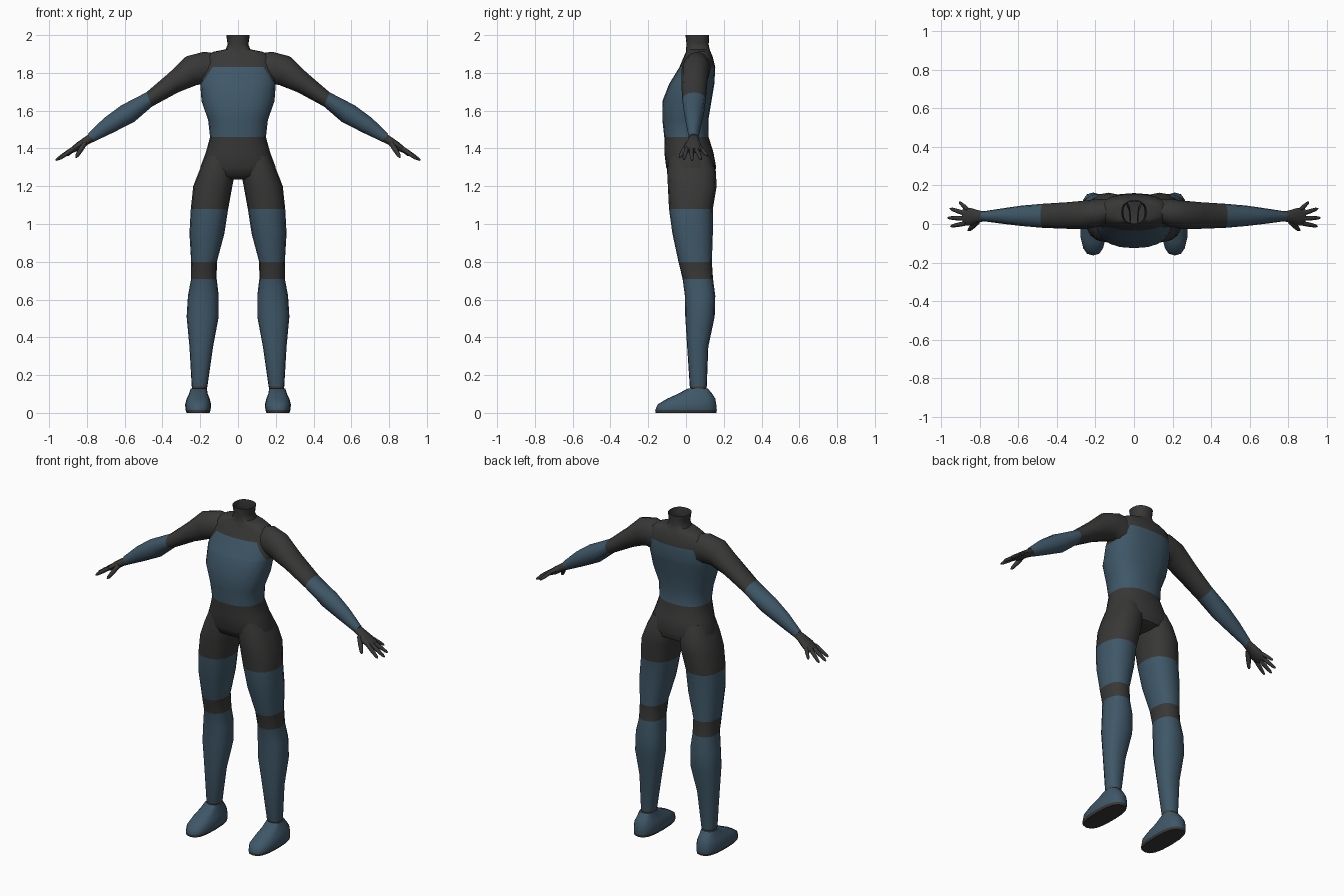
import bpy, bmesh, math
from mathutils import Vector

if "Cube" in bpy.data.objects:
    bpy.data.objects.remove(bpy.data.objects["Cube"])


def material(name, rgb):
    m = bpy.data.materials.new(name)
    m.diffuse_color = (*rgb, 1)
    m.use_nodes = True
    m.node_tree.nodes["Principled BSDF"].inputs["Base Color"].default_value = m.diffuse_color
    return m


MATS = [material("charcoal", (0.040, 0.039, 0.038)),
        material("slate_blue", (0.050, 0.096, 0.138)),
        material("brown_trim", (0.062, 0.045, 0.036))]
CHARCOAL, BLUE, BROWN = 0, 1, 2


def flat_ring(z, x0, x1, y0, y1, n=16, p=0.85):
    """Horizontal rounded ring filling the given box."""
    pts = []
    for i in range(n):
        a = 2 * math.pi * i / n
        c, s = math.cos(a), math.sin(a)
        pts.append(Vector(((x0 + x1) / 2 + (x1 - x0) / 2 * math.copysign(abs(c) ** p, c),
                           (y0 + y1) / 2 + (y1 - y0) / 2 * math.copysign(abs(s) ** p, s), z)))
    return pts


def limb_ring(xt, zt, xb, zb, y0, y1, n=12):
    """Ring from a top point to a bottom point, y0 to y1 wide."""
    mid = Vector(((xt + xb) / 2, (y0 + y1) / 2, (zt + zb) / 2))
    up = Vector(((xt - xb) / 2, 0, (zt - zb) / 2))
    side = Vector((0, (y1 - y0) / 2, 0))
    return [mid + up * math.cos(2 * math.pi * i / n) + side * math.sin(2 * math.pi * i / n)
            for i in range(n)]


def round_ring(center, axis, r, n=8):
    q = axis.to_track_quat('Z', 'Y')
    return [center + q @ Vector((r * math.cos(2 * math.pi * i / n),
                                 r * math.sin(2 * math.pi * i / n), 0)) for i in range(n)]


def loft(name, rings, rule, sx=1, cap_start=True, cuts=()):
    bm = bmesh.new()
    rows = [[bm.verts.new((p.x * sx, p.y, p.z)) for p in r] for r in rings]
    n = len(rows[0])
    for a, b in zip(rows, rows[1:]):
        for i in range(n):
            j = (i + 1) % n
            bm.faces.new((a[i], a[j], b[j], b[i]))
    if cap_start:
        bm.faces.new(rows[0])
    bm.faces.new(rows[-1])
    for co, no in cuts:
        bmesh.ops.bisect_plane(bm, geom=bm.verts[:] + bm.edges[:] + bm.faces[:],
                               plane_co=co, plane_no=no)
    bmesh.ops.recalc_face_normals(bm, faces=bm.faces)
    # an open shell is oriented by its last cap, which faces down
    bm.faces.ensure_lookup_table()
    if not cap_start:
        low = min(bm.faces, key=lambda f: f.calc_center_median().z)
        if low.normal.z > 0:
            bmesh.ops.reverse_faces(bm, faces=bm.faces)
    for f in bm.faces:
        f.material_index = rule(f.calc_center_median())
    me = bpy.data.meshes.new(name)
    bm.to_mesh(me)
    bm.free()
    for m in MATS:
        me.materials.append(m)
    ob = bpy.data.objects.new(name, me)
    bpy.context.collection.objects.link(ob)
    return ob


# Torso, neck and hips, with the blue panel cut at slanted shoulder lines
TORSO = [(2.0, .062, -.003, .123), (1.95, .055, .003, .12), (1.925, .065, 0, .125),
         (1.912, .13, 0, .13), (1.89, .17, -.01, .14), (1.83, .19, -.035, .155),
         (1.74, .2, -.09, .15), (1.65, .193, -.125, .135), (1.55, .158, -.125, .118),
         (1.46, .148, -.115, .12), (1.38, .17, -.115, .145), (1.3, .2, -.105, .16),
         (1.255, .195, -.085, .145), (1.235, .1, -.04, .1)]


def torso_rule(c):
    if c.z > 1.83 or c.z < 1.46:
        return CHARCOAL
    return CHARCOAL if c.z > 1.73 and abs(c.x) > .135 + (1.83 - c.z) * .65 else BLUE


loft("torso", [flat_ring(z, -w, w, y0, y1, 20) for z, w, y0, y1 in TORSO], torso_rule,
     cap_start=False,
     cuts=[((s * .135, 0, 1.83), (s, 0, .65)) for s in (1, -1)] + [((0, 0, 1.73), (0, 0, 1))])

# Legs down to the ankle trim
LEG = [(1.36, .02, .17, -.09, .13), (1.28, .015, .206, -.1, .158), (1.2, .03, .237, -.096, .162),
       (1.08, .052, .25, -.09, .142), (.95, .072, .257, -.072, .142), (.8, .112, .248, -.04, .137),
       (.71, .113, .248, -.018, .143), (.62, .102, .265, -.006, .155), (.51, .102, .272, -.004, .152),
       (.35, .132, .257, .006, .118), (.14, .162, .245, .02, .11), (.122, .167, .243, .025, .108)]


def leg_rule(c):
    if c.z > 1.08 or .71 < c.z < .8:
        return CHARCOAL
    return BROWN if c.z < .14 else BLUE


# Shoes with dark soles
SHOE = [(.13, .165, .25, .012, .115), (.1, .16, .26, -.045, .14), (.075, .15, .272, -.1, .155),
        (.045, .142, .28, -.15, .16), (.015, .145, .278, -.163, .163), (0, .15, .272, -.16, .16)]

# Arms from inside the chest to the wrist
ARM = [(.1, 1.9, .12, 1.72, .01, .125), (.18, 1.912, .195, 1.74, -.015, .13),
       (.275, 1.887, .22, 1.735, -.025, .122), (.365, 1.8, .315, 1.698, -.025, .113),
       (.485, 1.697, .455, 1.622, -.02, .105), (.62, 1.627, .55, 1.54, -.01, .095),
       (.71, 1.56, .665, 1.482, .002, .08), (.795, 1.478, .775, 1.43, .015, .065)]

# Palm, and each finger as base, tip and base radius
PALM = [(.78, 1.48, .765, 1.435, .015, .065), (.81, 1.462, .795, 1.42, .008, .07),
        (.855, 1.43, .835, 1.392, -.008, .083), (.89, 1.4, .876, 1.376, -.006, .085)]
FINGERS = {"index": ((.87, .004, 1.4), (.95, -.012, 1.342), .012),
           "middle": ((.87, .028, 1.4), (.965, .032, 1.337), .012),
           "ring": ((.87, .052, 1.4), (.953, .08, 1.342), .012),
           "little": ((.86, .073, 1.405), (.905, .114, 1.362), .011),
           "thumb": ((.81, .012, 1.43), (.858, -.034, 1.352), .014)}

for side, sx in (("right", 1), ("left", -1)):
    loft(side + "_leg", [flat_ring(*r) for r in LEG], leg_rule, sx)
    loft(side + "_shoe", [flat_ring(*r, p=.75) for r in SHOE],
         lambda c: CHARCOAL if c.z < .015 else BLUE, sx)
    loft(side + "_arm", [limb_ring(*r) for r in ARM],
         lambda c: BLUE if c.x * c.x > .47 ** 2 else CHARCOAL, sx)
    loft(side + "_palm", [limb_ring(*r) for r in PALM], lambda c: CHARCOAL, sx)
    for name, (a, b, r) in FINGERS.items():
        a, b = Vector(a), Vector(b)
        d = b - a
        loft(f"{side}_{name}_finger",
             [round_ring(a + d * t, d, r * k) for t, k in ((0, 1), (.5, .95), (.88, .7), (1, .3))],
             lambda c: CHARCOAL, sx)

# Smooth skin with sharp soles and cuffs
bpy.ops.object.select_all(action='SELECT')
bpy.context.view_layer.objects.active = bpy.data.objects["torso"]
bpy.ops.object.shade_smooth_by_angle(angle=math.radians(45))
